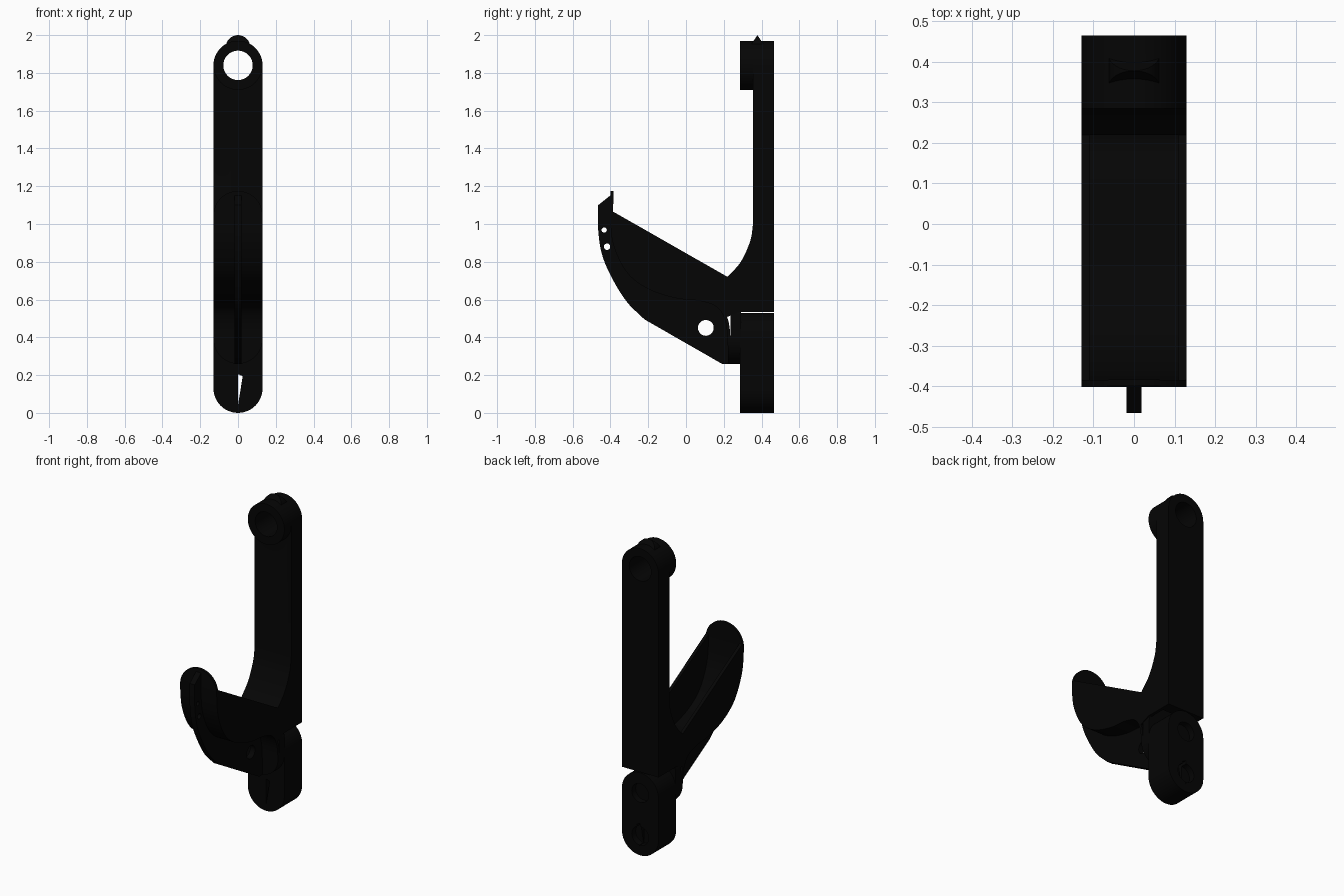
import bpy
import bmesh
import math
from mathutils import Vector

cube = bpy.data.objects.get("Cube")
if cube:
    bpy.data.objects.remove(cube)

black = bpy.data.materials.new("black plastic")
black.use_nodes = True
COLOUR = (0.0015, 0.0015, 0.0015, 1)
black.diffuse_color = COLOUR
black.node_tree.nodes["Principled BSDF"].inputs["Base Color"].default_value = COLOUR

HALF = 0.13      # half the width, also the radius of all rounded ends
BACK = 0.465     # wall side


def prism(name, outline, start, end):
    """Extrude a closed 3D outline from offset start to offset end."""
    bm = bmesh.new()
    rings = [[bm.verts.new(Vector(p) + Vector(o)) for p in outline] for o in (start, end)]
    n = len(outline)
    bm.faces.new(rings[0])
    bm.faces.new(rings[1][::-1])
    for i in range(n):
        j = (i + 1) % n
        bm.faces.new((rings[0][j], rings[0][i], rings[1][i], rings[1][j]))
    bmesh.ops.recalc_face_normals(bm, faces=bm.faces)
    mesh = bpy.data.meshes.new(name)
    bm.to_mesh(mesh)
    bm.free()
    mesh.materials.append(black)
    obj = bpy.data.objects.new(name, mesh)
    bpy.context.collection.objects.link(obj)
    return obj


def side_prism(name, points, x0, x1):
    return prism(name, [(0, y, z) for y, z in points], (x0, 0, 0), (x1, 0, 0))


def front_prism(name, points, y0, y1):
    return prism(name, [(x, 0, z) for x, z in points], (0, y0, 0), (0, y1, 0))


def arc(cx, cz, r, a0, a1, n):
    return [(cx + r * math.cos(a0 + (a1 - a0) * i / n),
             cz + r * math.sin(a0 + (a1 - a0) * i / n)) for i in range(n + 1)]


def capsule(name, z0, z1, y0, y1):
    points = arc(0, z1 - HALF, HALF, 0, math.pi, 24)
    points += arc(0, z0 + HALF, HALF, math.pi, 2 * math.pi, 24)
    return front_prism(name, points, y0, y1)


def circle(cx, cz, r, n=32):
    return arc(cx, cz, r, 0, 2 * math.pi, n)[:-1]


def combine(obj, other, operation):
    mod = obj.modifiers.new("shape", "BOOLEAN")
    mod.object = other
    mod.operation = operation
    mod.solver = "EXACT"
    bpy.context.view_layer.objects.active = obj
    bpy.ops.object.modifier_apply(modifier=mod.name)
    bpy.data.objects.remove(other)


def smooth_path(points, steps=6):
    """Catmull-Rom curve through the points."""
    pts = [Vector(p) for p in points]
    pts = [2 * pts[0] - pts[1]] + pts + [2 * pts[-1] - pts[-2]]
    out = []
    for a, b, c, d in zip(pts, pts[1:], pts[2:], pts[3:]):
        for i in range(steps):
            t = i / steps
            out.append(0.5 * (2 * b + (c - a) * t + (2 * a - 5 * b + 4 * c - d) * t ** 2
                              + (3 * b - a - 3 * c + d) * t ** 3))
    return out + [pts[-2]]


# Tall back plate with the flared foot above the hook
flare = smooth_path([(0.355, 1.0), (0.34, 0.91), (0.29, 0.80), (0.22, 0.72)])
plate = side_prism("back_plate", [(BACK, 0.535), (BACK, 2.1), (0.355, 2.1)]
                   + flare + [(0.39, 0.535)], -HALF, HALF)
combine(plate, capsule("plate_outline", 0, 1.97, 0, 1), "INTERSECT")

# Ring boss with a through hole at the top
combine(plate, front_prism("ring", circle(0, 1.84, HALF, 48), 0.285, BACK), "UNION")
combine(plate, front_prism("ring_hole", circle(0, 1.84, 0.078), 0, 1), "DIFFERENCE")

# Ridged nub on the crown
nub = side_prism("crown_nub", [(0.338, 1.94), (0.418, 1.94), (0.378, 2.0)], -0.1, 0.1)
combine(nub, front_prism("nub_outline", circle(0, 1.935, 0.065), 0, 1), "INTERSECT")

# Rounded lower wall pad with a narrow slit and two shallow recesses behind
pad = capsule("lower_pad", 0, 0.53, 0.285, BACK)
combine(pad, front_prism("slit", [(0, 0.04), (0.025, 0.195), (0, 0.205)], 0, 1), "DIFFERENCE")
for z in (0.125, 0.4):
    combine(pad, front_prism("recess", circle(0, z, 0.06), BACK - 0.04, 1), "DIFFERENCE")

# Mounting plate in front of the pad
mount = capsule("mounting_plate", 0.26, 0.62, 0.235, 0.29)

# Thin curved flange, from the rounded tip down to the mounting plate
path = smooth_path([(-0.392, 1.19), (-0.392, 1.0), (-0.37, 0.87), (-0.3, 0.74),
                    (-0.19, 0.66), (-0.05, 0.615), (0.08, 0.6), (0.17, 0.565),
                    (0.215, 0.49), (0.228, 0.38), (0.23, 0.25)])
outer, inner = [], []
for i, p in enumerate(path):
    d = (path[min(i + 1, len(path) - 1)] - path[max(i - 1, 0)]).normalized()
    normal = Vector((-d.y, d.x)) * 0.008
    outer.append(p + normal)
    inner.append(p - normal)
flange = side_prism("hook_flange", outer + inner[::-1], -HALF, HALF)
combine(flange, capsule("flange_outline", 0.26, 1.175, -1, 1), "INTERSECT")

# Side walls that join the flange to the flared foot
wall = [(-0.385, 1.065), (0.22, 0.72), (0.39, 0.535), (0.285, 0.535)]
wall += [p for p in reversed(path) if 0.5 < p.y < 1.05]
walls = [side_prism(side + "_hook_wall", wall, x, x + 0.02)
         for side, x in (("left", HALF - 0.02), ("right", -HALF))]

# Central stiffening web outside the flange
belly = smooth_path([(-0.465, 1.10), (-0.465, 0.97), (-0.445, 0.84), (-0.395, 0.72),
                     (-0.315, 0.59), (-0.22, 0.495)])
web = side_prism("hook_web", belly + [(0.19, 0.26), (0.229, 0.26)] + path[-2:0:-1],
                 -0.018, 0.018)
for y, z, r in ((0.105, 0.45, 0.042), (-0.433, 0.968, 0.014), (-0.418, 0.88, 0.017)):
    combine(web, side_prism("web_hole", circle(y, z, r, 20), -0.1, 0.1), "DIFFERENCE")

# Smooth the round surfaces, keep the edges crisp
bpy.ops.object.select_all(action="DESELECT")
for obj in [plate, nub, pad, mount, flange, web] + walls:
    obj.select_set(True)
bpy.context.view_layer.objects.active = plate
bpy.ops.object.shade_smooth_by_angle(angle=math.radians(30))
